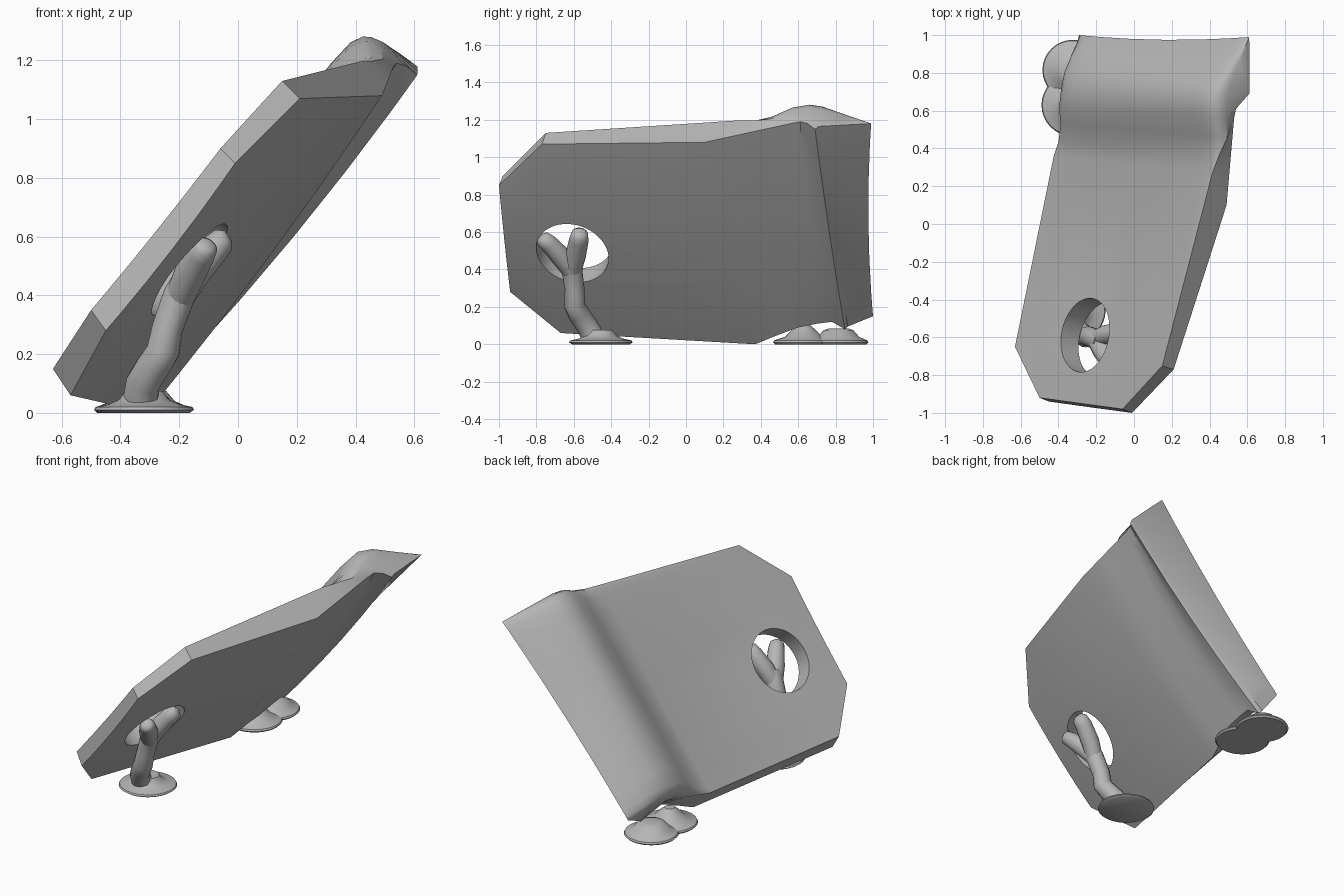
import bpy, bmesh, math
from mathutils import Vector as V

if "Cube" in bpy.data.objects:
    bpy.data.objects.remove(bpy.data.objects["Cube"])

grey = bpy.data.materials.new("plain_grey")
grey.diffuse_color = (0.47, 0.47, 0.47, 1)
grey.use_nodes = True
grey.node_tree.nodes["Principled BSDF"].inputs["Base Color"].default_value = grey.diffuse_color
NORMAL = V((-0.774, 0.156, 0.613)).normalized()   # direction the slab faces


def finish(bm, name, angle=35):
    bmesh.ops.recalc_face_normals(bm, faces=bm.faces[:])
    me = bpy.data.meshes.new(name)
    bm.to_mesh(me)
    bm.free()
    me.materials.append(grey)
    ob = bpy.data.objects.new(name, me)
    bpy.context.collection.objects.link(ob)
    bpy.ops.object.select_all(action='DESELECT')
    ob.select_set(True)
    bpy.context.view_layer.objects.active = ob
    if angle:
        bpy.ops.object.shade_smooth_by_angle(angle=math.radians(angle))
    return ob


def loft(rings, bm):
    """Closed rings joined by quads."""
    rows = [[bm.verts.new(p) for p in r] for r in rings]
    n = len(rows[0])
    for a, b in zip(rows, rows[1:]):
        for i in range(n):
            j = (i + 1) % n
            bm.faces.new((a[i], a[j], b[j], b[i]))
    return rows


# slab: stations from front to back, each (lower end, upper end, bow at mid span)
over = [((-.50, -.92, .35), (-.06, -.98, .90), -.005),
        ((-.63, -.65, .15), (.15, -.75, 1.13), -.02),
        ((-.425, .36, .12), (.415, .27, 1.196), -.01),
        ((-.41, .44, .14), (.44, .37, 1.207), .008),
        ((-.405, .53, .17), (.455, .46, 1.235), .025),
        ((-.41, .62, .205), (.445, .57, 1.285), .035),
        ((-.40, .71, .22), (.445, .66, 1.30), .035),
        ((-.385, .80, .22), (.46, .73, 1.29), .03),
        ((-.345, .90, .19), (.53, .86, 1.24), .015),
        ((-.29, 1.0, .15), (.61, .99, 1.18), -.02)]
under = [((-.45, -.94, .28), (-.01, -1.0, .85), -.01),
         ((-.57, -.67, .06), (.21, -.77, 1.07), -.04),
         ((-.31, .37, .0), (.49, .10, 1.08), -.018),
         ((-.28, .48, .045), (.51, .33, 1.13), -.018),
         ((-.245, .60, .09), (.53, .56, 1.18), -.02),
         ((-.24, .70, .11), (.54, .61, 1.19), -.02),
         ((-.24, .78, .12), (.575, .65, 1.18), -.025),
         ((-.27, .85, .08), (.61, .69, 1.15), -.025),
         ((-.285, .865, .095), (.612, .71, 1.165), -.025)]
loop = over + under[::-1]
SPANS = (0, .008, .02, .05, .12, .3, .5, .7, .88, .95, .98, .992, 1)
R = .06                                     # rounding radius at the ridge ends


def station(s, t):
    a, b, bow = V(s[0]), V(s[1]), s[2]
    p = a.lerp(b, t)
    arc = 4 * t * (1 - t)
    if s is over[-1]:                       # back rim curves inward
        return p + V((0, bow * arc, 0))
    if bow > 0:                             # ridge swells, then rounds off at its ends
        d = min(t, 1 - t) * 1.38
        drop = R - math.sqrt(R * R - max(R - d, 0) ** 2)
        return p + NORMAL * (bow * (1 - abs(2 * t - 1) ** 12) - drop * min(1, bow / .03))
    return p + NORMAL * bow * arc


bm = bmesh.new()
rows = loft([[station(s, t) for s in loop] for t in SPANS], bm)
# end walls joining each upper station to the one below it
n, m = len(over), len(loop)
for r in (rows[0], rows[-1]):
    for i in range(n - 2):
        bm.faces.new((r[i], r[i + 1], r[m - 2 - i], r[m - 1 - i]))
    bm.faces.new((r[n - 2], r[n - 1], r[n]))
slab = finish(bm, "slab", 0)

# round hole through the slab
bm = bmesh.new()
bmesh.ops.create_cone(bm, cap_ends=True, segments=48, radius1=.198, radius2=.198, depth=.6)
bm.transform(NORMAL.to_track_quat('Z', 'Y').to_matrix().to_4x4())
bmesh.ops.translate(bm, vec=(-.20, -.60, .515), verts=bm.verts[:])
cutter = finish(bm, "hole_cutter", 0)
cutter.hide_render = True
bpy.ops.object.select_all(action='DESELECT')
slab.select_set(True)
bpy.context.view_layer.objects.active = slab
mod = slab.modifiers.new("hole", 'BOOLEAN')
mod.operation, mod.object, mod.solver = 'DIFFERENCE', cutter, 'EXACT'
bpy.ops.object.modifier_apply(modifier=mod.name)
bpy.data.objects.remove(cutter)
bpy.ops.object.shade_smooth_by_angle(angle=math.radians(32))


def tube(name, pts):
    """Round branch through (x, y, z, radius) points."""
    ps = [V(p[:3]) for p in pts]
    rings = []
    for i, p in enumerate(ps):
        d = ps[min(i + 1, len(ps) - 1)] - ps[max(i - 1, 0)]
        side = V((1, 0, 0)).cross(d).normalized()
        other = side.cross(d).normalized()
        rings.append([p + pts[i][3] * (side * math.cos(a) + other * math.sin(a))
                      for a in (k * math.tau / 16 for k in range(16))])
    bm = bmesh.new()
    rows = loft(rings, bm)
    bm.faces.new(rows[0])
    bm.faces.new(rows[-1])
    return finish(bm, name, 50)


def foot(name, x, y, profile):
    """Flared round foot from (radius, z) points."""
    bm = bmesh.new()
    rows = loft([[(x + r * math.cos(a), y + r * math.sin(a), z)
                  for a in (k * math.tau / 32 for k in range(32))] for r, z in profile], bm)
    bm.faces.new(rows[0])
    bm.faces.new(rows[-1])
    return finish(bm, name)


# forked branch prop at the front
tube("branch_trunk", [(-.33, -.505, .055, .06), (-.325, -.53, .10, .058), (-.285, -.575, .165, .058),
                      (-.255, -.597, .21, .057), (-.24, -.595, .29, .053), (-.20, -.61, .40, .055),
                      (-.17, -.625, .46, .05)])
tube("branch_left_fork", [(-.20, -.61, .39, .05), (-.165, -.67, .47, .055),
                          (-.125, -.735, .54, .048), (-.11, -.765, .565, .042), (-.105, -.775, .575, .025)])
tube("branch_right_fork", [(-.20, -.61, .39, .05), (-.15, -.59, .475, .055),
                           (-.08, -.572, .56, .052), (-.05, -.568, .59, .045), (-.035, -.565, .60, .025)])
foot("front_foot", -.32, -.455, [(.155, 0), (.17, .01), (.165, .02), (.12, .03), (.085, .045), (.065, .075)])

# paired feet under the back ridge
foot("back_foot_a", -.325, .63, [(.155, 0), (.165, .01), (.16, .02), (.10, .04), (.06, .08), (.03, .105)])
foot("back_foot_b", -.325, .815, [(.15, 0), (.16, .01), (.155, .02), (.11, .04), (.08, .075), (.05, .085)])
